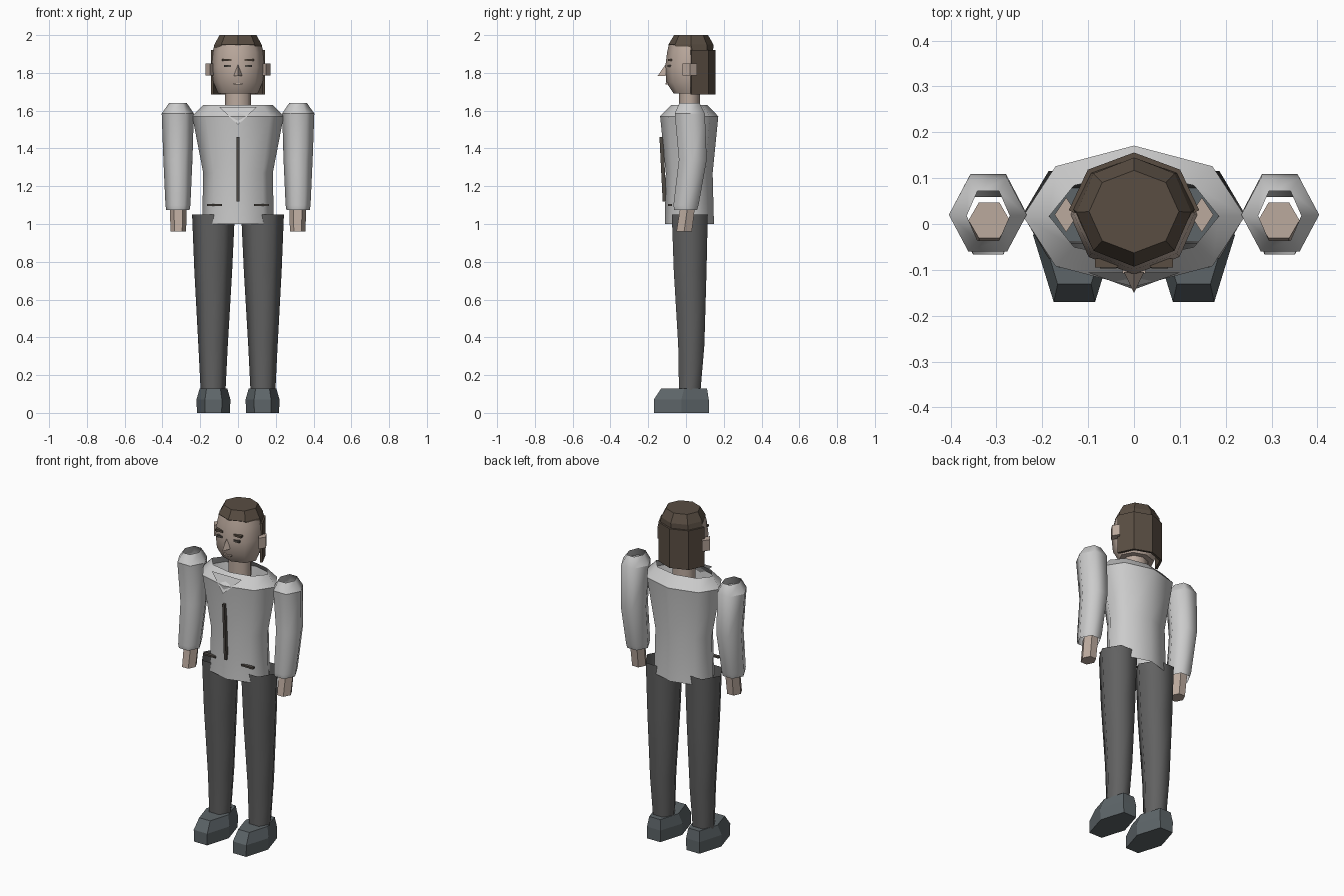
import bpy, bmesh, math
from mathutils import Vector

if "Cube" in bpy.data.objects:
    bpy.data.objects.remove(bpy.data.objects["Cube"])


def material(name, rgb):
    m = bpy.data.materials.new(name)
    m.diffuse_color = (*rgb, 1)
    m.use_nodes = True
    m.node_tree.nodes["Principled BSDF"].inputs["Base Color"].default_value = m.diffuse_color
    return m


SKIN = material("skin", (0.50, 0.40, 0.34))
HAIR = material("hair", (0.10, 0.075, 0.055))
CLOTH = material("dark_cloth", (0.12, 0.12, 0.12))
LEATHER = material("leather", (0.11, 0.13, 0.14))
DARK = material("dark_detail", (0.08, 0.07, 0.06))


def finish(name, bm, mat):
    me = bpy.data.meshes.new(name)
    bm.to_mesh(me)
    bm.free()
    ob = bpy.data.objects.new(name, me)
    bpy.context.collection.objects.link(ob)
    if mat:
        me.materials.append(mat)
    return ob


def loft(name, sides, rings, mat=None, bottom=False, top=False, smooth=False):
    """Stack of n-gons, each ring = (z, cx, cy, rx, ry), bottom to top."""
    bm = bmesh.new()
    loops = []
    for z, cx, cy, rx, ry in rings:
        loops.append([bm.verts.new((cx + rx * math.cos(math.tau * i / sides),
                                    cy + ry * math.sin(math.tau * i / sides), z))
                      for i in range(sides)])
    for a, b in zip(loops, loops[1:]):
        for i in range(sides):
            j = (i + 1) % sides
            bm.faces.new((a[i], a[j], b[j], b[i])).smooth = smooth
    if bottom:
        bm.faces.new(loops[0][::-1])
    if top:
        bm.faces.new(loops[-1])
    bm.normal_update()
    # crisp creases around the rings, soft shading around the sides
    for e in bm.edges:
        if abs(e.verts[0].co.z - e.verts[1].co.z) < 1e-5 and e.calc_face_angle(0) > 0.5:
            e.smooth = False
    return finish(name, bm, mat)


def solid(name, points, mat=None):
    """Convex hull, or a single triangle for three points."""
    bm = bmesh.new()
    vs = [bm.verts.new(p) for p in points]
    if len(vs) == 3:
        bm.faces.new(vs)
    else:
        bmesh.ops.convex_hull(bm, input=vs)
    return finish(name, bm, mat)


def box(name, centre, size, mat=None, tilt=0):
    bm = bmesh.new()
    bmesh.ops.create_cube(bm, size=1)
    bmesh.ops.scale(bm, vec=size, verts=bm.verts)
    ob = finish(name, bm, mat)
    ob.location = centre
    ob.rotation_euler.x = tilt
    return ob


# jacket body: open at collar and hem
loft("jacket_body", 8, [(1.00, 0, 0.018, 0.19, 0.13), (1.27, 0, 0.017, 0.184, 0.124),
                        (1.57, 0, 0.017, 0.242, 0.154), (1.63, 0, 0.017, 0.185, 0.095)],
     smooth=True)
solid("jacket_collar", [(-0.1, -0.106, 1.62), (0, -0.143, 1.525), (0.1, -0.106, 1.62)])
box("jacket_zip", (0, -0.122, 1.29), (0.014, 0.02, 0.34), DARK, tilt=0.05)

# neck and head
loft("neck", 8, [(1.58, 0, 0.018, 0.07, 0.056), (1.70, 0, 0.018, 0.07, 0.056)],
     SKIN, smooth=True)
loft("head", 8, [(1.69, 0, 0.02, 0.105, 0.085), (1.75, 0, 0.02, 0.13, 0.125),
                 (1.83, 0, 0.02, 0.14, 0.13), (1.91, 0, 0.022, 0.132, 0.122),
                 (1.95, 0, 0.024, 0.122, 0.115)], SKIN, bottom=True, top=True, smooth=True)
solid("nose", [(-0.022, -0.105, 1.785), (0.022, -0.105, 1.785),
               (0, -0.151, 1.783), (0, -0.106, 1.848)], SKIN)
box("mouth", (0, -0.1, 1.742), (0.05, 0.015, 0.008), SKIN)

# hair: cap on top and a wrapped panel at the back
loft("hair_cap", 8, [(1.92, 0, 0.032, 0.132, 0.112), (1.95, 0, 0.026, 0.125, 0.119),
                     (2.00, 0, 0.027, 0.098, 0.09)], HAIR, bottom=True, top=True)
bm = bmesh.new()
cols = []
for i in range(5):
    a = math.pi * i / 4
    x, y = 0.136 * math.cos(a), 0.027 + 0.122 * math.sin(a)
    cols.append([bm.verts.new((x, y, z)) for z in (1.685, 1.92)])
for a, b in zip(cols, cols[1:]):
    bm.faces.new((a[0], b[0], b[1], a[1]))
bm.normal_update()
back = finish("hair_back", bm, HAIR)
thick = back.modifiers.new("thickness", "SOLIDIFY")
thick.thickness = 0.014
thick.offset = 0

for s, side in ((-1, "left"), (1, "right")):
    # face details
    loft(side + "_ear", 4, [(1.785, s * 0.148, 0.02, 0.025, 0.038),
                            (1.85, s * 0.148, 0.02, 0.025, 0.038)],
         SKIN, bottom=True, top=True)
    box(side + "_eye", (s * 0.056, -0.087, 1.836), (0.036, 0.02, 0.012), DARK)
    box(side + "_eyebrow", (s * 0.06, -0.085, 1.868), (0.05, 0.02, 0.012), HAIR)
    box(side + "_pocket", (s * 0.125, -0.085, 1.10), (0.08, 0.02, 0.01), DARK)

    # sleeve: open six-sided tube with a bent elbow and a cuff
    loft(side + "_sleeve", 6, [(1.075, s * 0.318, -0.002, 0.062, 0.07),
                               (1.10, s * 0.318, 0.0, 0.066, 0.077),
                               (1.34, s * 0.318, 0.036, 0.077, 0.085),
                               (1.585, s * 0.319, 0.02, 0.085, 0.092),
                               (1.64, s * 0.318, 0.018, 0.047, 0.062)], smooth=True)
    loft(side + "_hand", 6, [(0.96, s * 0.316, -0.01, 0.041, 0.047),
                             (1.085, s * 0.316, 0.008, 0.045, 0.045)],
         SKIN, bottom=True, top=True)

    # trouser leg and shoe
    loft(side + "_leg", 6, [(0.12, s * 0.132, 0.02, 0.066, 0.066),
                            (0.36, s * 0.132, 0.028, 0.078, 0.08),
                            (0.75, s * 0.131, 0.022, 0.1, 0.1),
                            (1.05, s * 0.13, 0.02, 0.113, 0.11)], CLOTH, smooth=True)
    loft(side + "_shoe", 6, [(0.0, s * 0.13, -0.025, 0.087, 0.168),
                             (0.07, s * 0.13, -0.025, 0.09, 0.168),
                             (0.13, s * 0.13, -0.01, 0.073, 0.14)],
         LEATHER, bottom=True, top=True)
